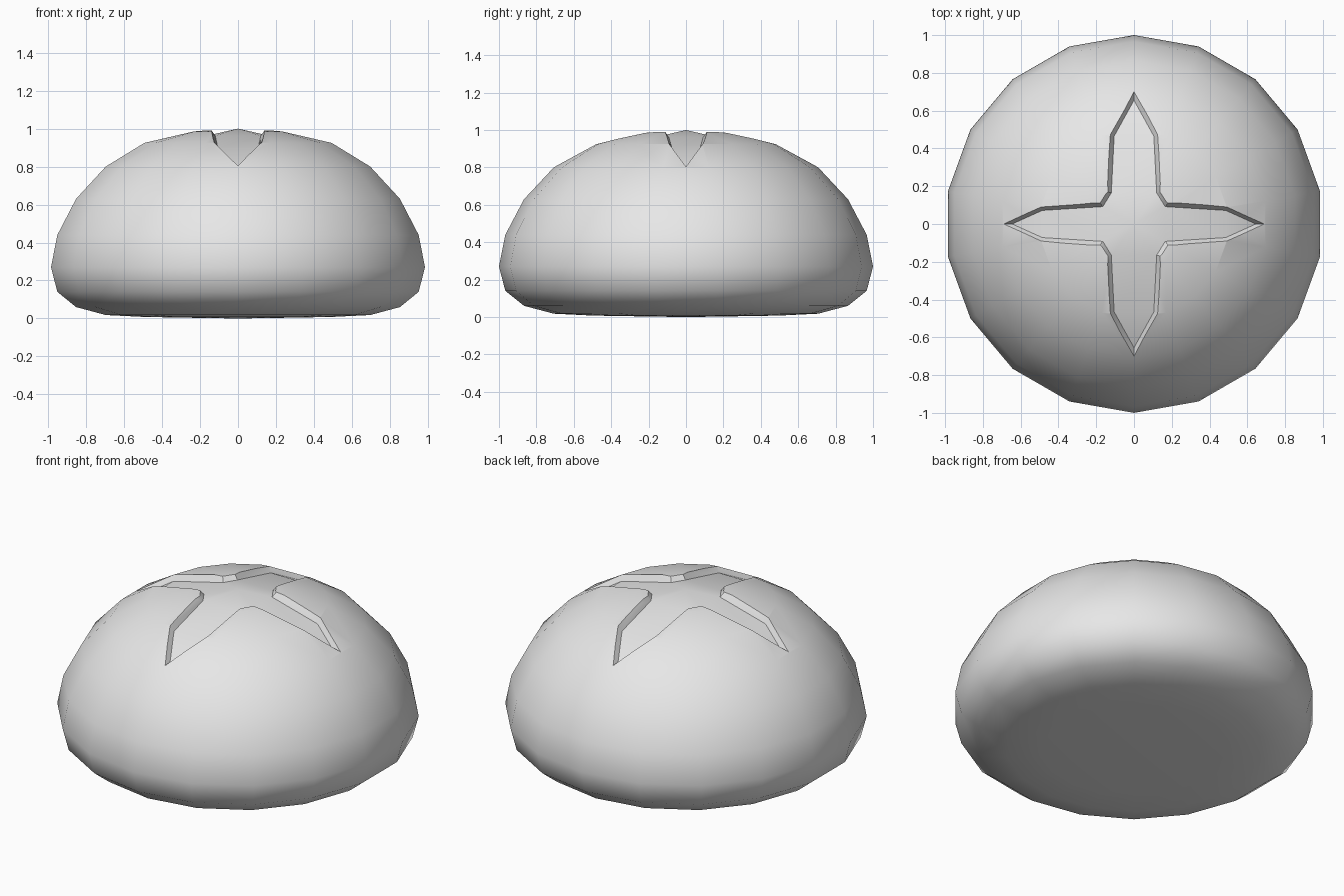
import bpy, bmesh, math
from mathutils import Vector

if "Cube" in bpy.data.objects:
    bpy.data.objects.remove(bpy.data.objects["Cube"])

crust = bpy.data.materials.new("crust_grey")
crust.diffuse_color = (0.8, 0.8, 0.8, 1)
crust.use_nodes = True
crust.node_tree.nodes["Principled BSDF"].inputs["Base Color"].default_value = crust.diffuse_color


def make_object(name, bm):
    bmesh.ops.recalc_face_normals(bm, faces=bm.faces)
    me = bpy.data.meshes.new(name)
    bm.to_mesh(me)
    bm.free()
    me.materials.append(crust)
    ob = bpy.data.objects.new(name, me)
    bpy.context.collection.objects.link(ob)
    return ob


# Bun: an 18-sided lathed dome, one vertex column on the y axis
SIDES = 18
profile = [(0.26, 0.004), (0.5, 0.008), (0.707, 0.018), (0.866, 0.06), (0.966, 0.14),
           (1.0, 0.27), (0.966, 0.44), (0.866, 0.63), (0.707, 0.80), (0.5, 0.925), (0.26, 0.985)]
bm = bmesh.new()
rings = []
for r, z in profile:
    angles = [math.pi / 2 + 2 * math.pi * i / SIDES for i in range(SIDES)]
    rings.append([bm.verts.new((r * math.cos(a), r * math.sin(a), z)) for a in angles])
bottom = bm.verts.new((0, 0, 0))
top = bm.verts.new((0, 0, 1.008))
for i in range(SIDES):
    j = (i + 1) % SIDES
    for a, b in zip(rings, rings[1:]):
        bm.faces.new((a[i], a[j], b[j], b[i]))
    bm.faces.new((bottom, rings[0][j], rings[0][i]))
    bm.faces.new((top, rings[-1][i], rings[-1][j]))
bun = make_object("bun", bm)

# Cross-shaped score: each arm has inner corners, shoulders and a pointed tip
# (distance along arm, half width, z) for the floor and for the rim on the crust
x_arm = [((0.165, 0.092, 0.962), (0.18, 0.11, 0.989)),
         ((0.485, 0.072, 0.892), (0.49, 0.09, 0.925)),
         ((0.645, 0.0, 0.797), (0.696, 0.0, 0.805))]
y_arm = [((0.165, 0.120, 0.962), (0.17, 0.138, 0.989)),
         ((0.465, 0.105, 0.895), (0.47, 0.126, 0.928)),
         ((0.655, 0.0, 0.797), (0.705, 0.0, 0.805))]

bm = bmesh.new()
floor, upper = [], []
apex = bm.verts.new((0, 0, 1.0))
lid = bm.verts.new((0, 0, 1.6))
for k in range(4):
    c, s = round(math.cos(k * math.pi / 2)), round(math.sin(k * math.pi / 2))
    arm = y_arm if k % 2 else x_arm
    path = [(p, -1) for p in arm] + [(p, 1) for p in reversed(arm[:2])]
    for (lo, hi), side in path:
        pts = [Vector((d * c - side * w * s, d * s + side * w * c, z)) for d, w, z in (lo, hi)]
        floor.append(bm.verts.new(pts[0]))
        upper.append(bm.verts.new(pts[0] + (pts[1] - pts[0]) * 3))
    a, b, tip, d, e = floor[-5:]
    bm.faces.new((a, b, e))
    bm.faces.new((b, d, e))
    bm.faces.new((b, tip, d))
    bm.faces.new((apex, a, e))
n = len(floor)
for i in range(n):
    j = (i + 1) % n
    bm.faces.new((floor[i], floor[j], upper[j]))
    bm.faces.new((floor[i], upper[j], upper[i]))
    bm.faces.new((lid, upper[i], upper[j]))
    if i % 5 == 4:
        bm.faces.new((apex, floor[i], floor[j]))
cutter = make_object("score_cutter", bm)
cutter.hide_render = True

# Cut the score into the crust
bpy.context.view_layer.objects.active = bun
bun.select_set(True)
cutter.select_set(False)
mod = bun.modifiers.new("score", 'BOOLEAN')
mod.operation = 'DIFFERENCE'
mod.solver = 'EXACT'
mod.object = cutter
bpy.ops.object.modifier_apply(modifier=mod.name)
bpy.data.objects.remove(cutter)
bpy.ops.object.shade_smooth_by_angle(angle=math.radians(38))
